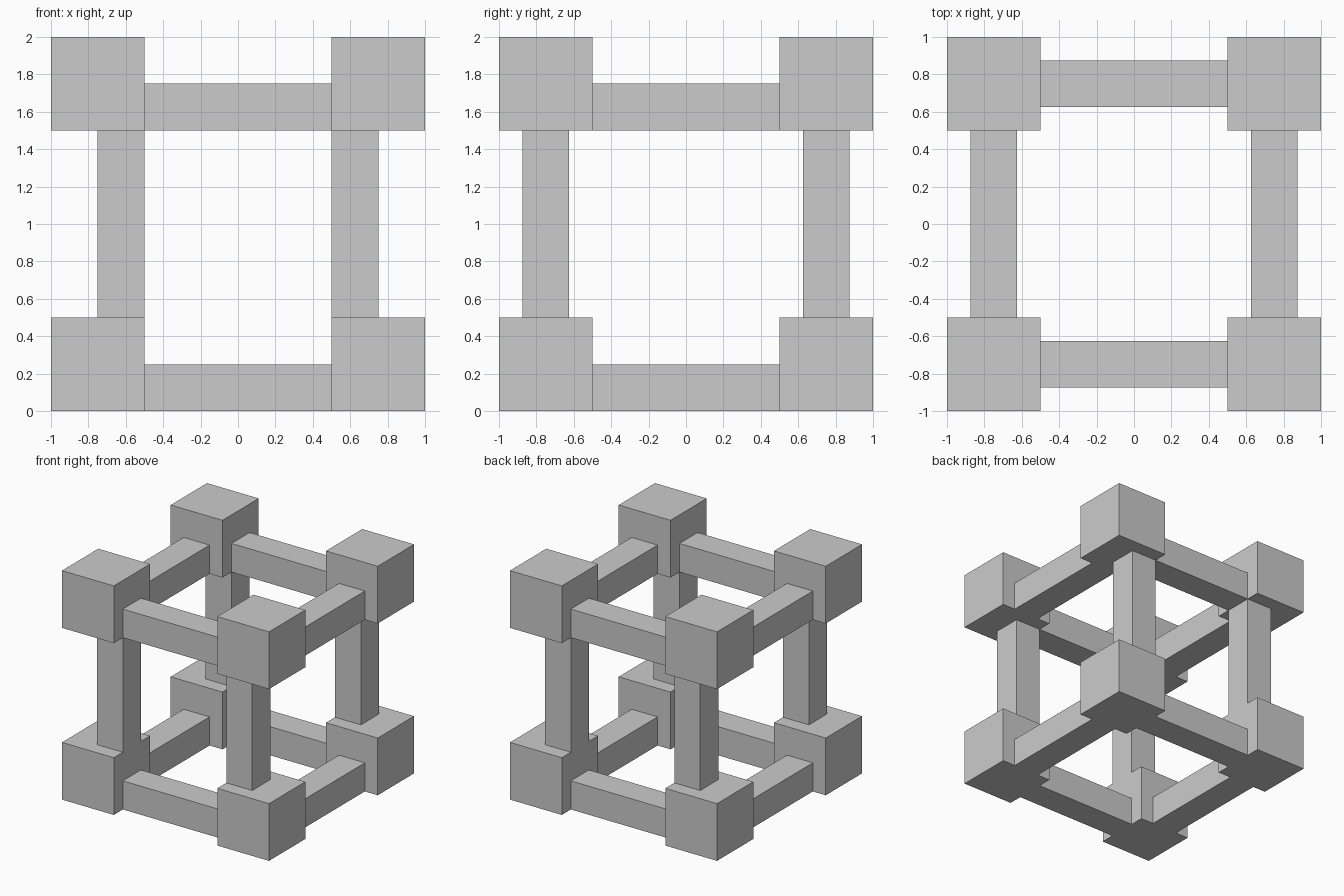
import bpy

if "Cube" in bpy.data.objects:
    bpy.data.objects.remove(bpy.data.objects["Cube"])


def box(name, x, y, z):
    """Add a box spanning the given (min, max) range on each axis."""
    spans = (x, y, z)
    bpy.ops.mesh.primitive_cube_add(size=1, location=[(a + b) / 2 for a, b in spans])
    obj = bpy.context.object
    obj.name = name
    obj.scale = [abs(b - a) for a, b in spans]
    bpy.ops.object.transform_apply(location=False, rotation=False, scale=True)
    return obj


def side(s, inner, outer):
    return (s * inner, s * outer)


SIDES = ((-1, "a"), (1, "b"))
LEVELS = (("lower", 0.0), ("upper", 1.5))

for level, z in LEVELS:
    for s, tag in SIDES:
        # Corner blocks
        for t, tag2 in SIDES:
            box(f"{level}_corner_{tag}{tag2}", side(s, 0.5, 1), side(t, 0.5, 1), (z, z + 0.5))
        # Horizontal rails, flush with the underside of the blocks
        box(f"{level}_cross_rail_{tag}", (-0.5, 0.5), side(s, 0.625, 0.875), (z, z + 0.25))
        box(f"{level}_side_rail_{tag}", side(s, 0.625, 0.875), (-0.5, 0.5), (z, z + 0.25))

# Upright posts, flush with the inner x faces of the blocks
for s, tag in SIDES:
    for t, tag2 in SIDES:
        box(f"post_{tag}{tag2}", side(s, 0.5, 0.75), side(t, 0.625, 0.875), (0.5, 1.5))
